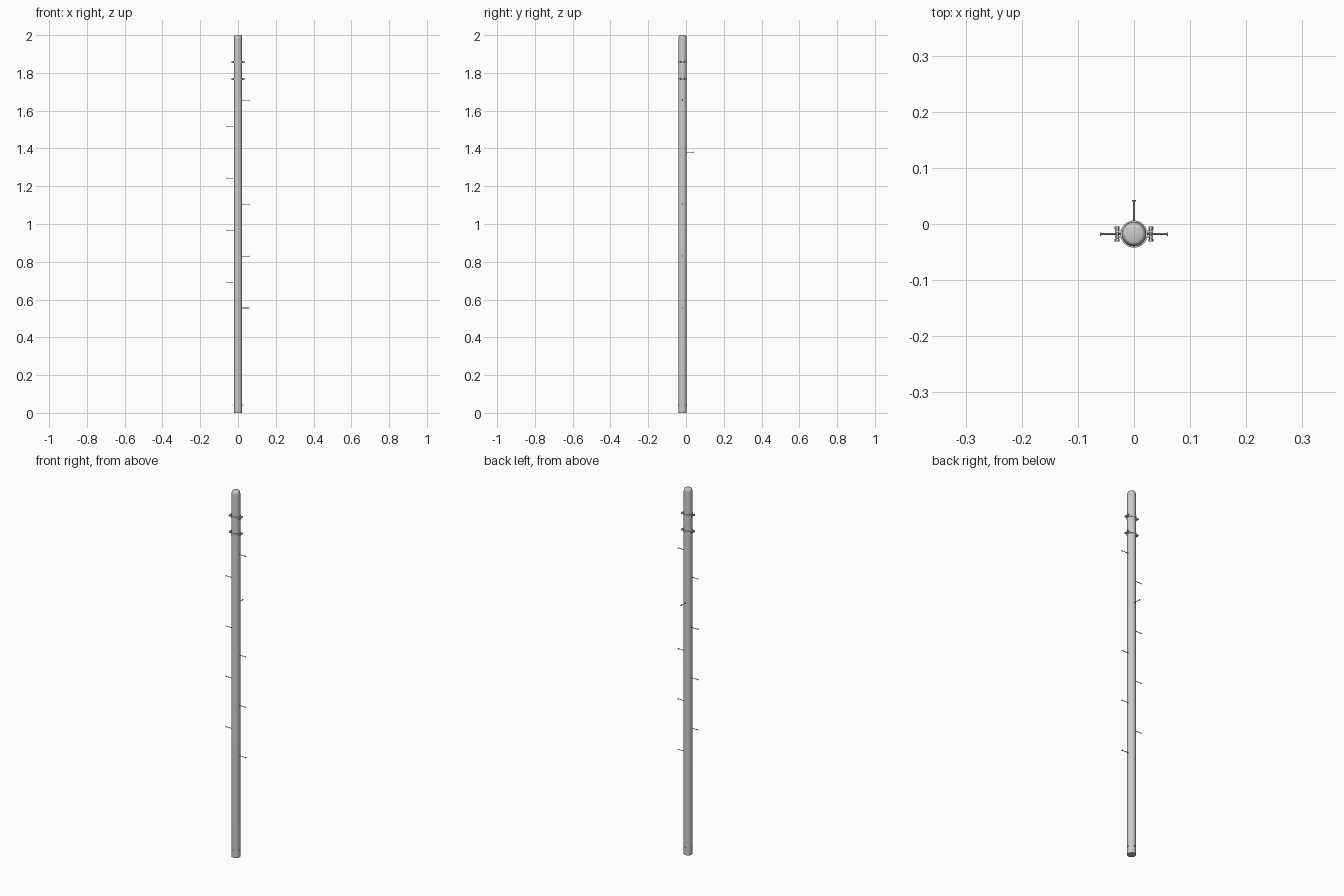
import bpy, math
from mathutils import Vector

if "Cube" in bpy.data.objects:
    bpy.data.objects.remove(bpy.data.objects["Cube"])

CY = -0.018      # pole axis in y
R = 0.0218       # pole radius


def lathe(name, profile, base, axis, sides=24):
    """Spin (radius, distance) points about an axis starting at base."""
    rot = Vector((0, 0, 1)).rotation_difference(Vector(axis).normalized())
    verts, faces = [], []
    for r, h in profile:
        for i in range(sides):
            a = 2 * math.pi * i / sides
            p = Vector((r * math.cos(a), r * math.sin(a), h))
            verts.append(rot @ p + Vector(base))
    for k in range(len(profile) - 1):
        for i in range(sides):
            j = (i + 1) % sides
            faces.append((k * sides + i, k * sides + j,
                          (k + 1) * sides + j, (k + 1) * sides + i))
    faces.append(tuple(reversed(range(sides))))
    n = (len(profile) - 1) * sides
    faces.append(tuple(range(n, n + sides)))
    mesh = bpy.data.meshes.new(name)
    mesh.from_pydata(verts, [], faces)
    ob = bpy.data.objects.new(name, mesh)
    bpy.context.collection.objects.link(ob)
    bpy.ops.object.select_all(action='DESELECT')
    ob.select_set(True)
    bpy.context.view_layer.objects.active = ob
    bpy.ops.object.shade_smooth_by_angle(angle=math.radians(35))
    return ob


def box(name, loc, size):
    bpy.ops.mesh.primitive_cube_add(size=1, location=loc)
    ob = bpy.context.object
    ob.name = name
    ob.scale = size
    return ob


# Pole with rounded top
cap = [(0.0145 + (R - 0.0145) * math.cos(t), 1.982 + 0.018 * math.sin(t))
       for t in [math.radians(d) for d in (0, 22.5, 45, 67.5, 90)]]
lathe("pole", [(R, 0)] + cap, (0, CY, 0), (0, 0, 1), 32)

# Climbing pegs: alternating sides, one pointing backwards
sides = ["R", "L", "R", "L", "R", "L", "B", "L", "R"]
dirs = {"R": (1, 0, 0), "L": (-1, 0, 0), "B": (0, 1, 0)}
for i, s in enumerate(sides):
    lathe("climbing_peg", [(0.0017, 0.018), (0.0017, 0.0585), (0.0034, 0.0585), (0.0034, 0.0607)],
          (0, CY, 0.555 + 0.1375 * i), dirs[s], 10)

# Two clamp bands with bolted ears
for z in (1.768, 1.858):
    lathe("clamp_band", [(R - 0.001, -0.005), (0.0242, -0.005), (0.0242, 0.005), (R - 0.001, 0.005)],
          (0, CY, z), (0, 0, 1), 32)
    for s in (-1, 1):
        for t in (-1, 1):
            box("clamp_ear", (s * 0.028, CY + t * 0.0045, z), (0.011, 0.003, 0.010))
        lathe("clamp_bolt", [(0.0045, 0), (0.0045, 0.005), (0.003, 0.005), (0.003, 0.022),
                             (0.0045, 0.022), (0.0045, 0.027)],
              (s * 0.030, CY - 0.0135, z), (0, 1, 0), 6)

# Base bolts around the foot
for d in ((1, 0, 0), (-1, 0, 0), (0, 1, 0), (0, -1, 0)):
    lathe("base_bolt", [(0.004, 0.019), (0.004, 0.0242)], (0, CY, 0.04), d, 6)
